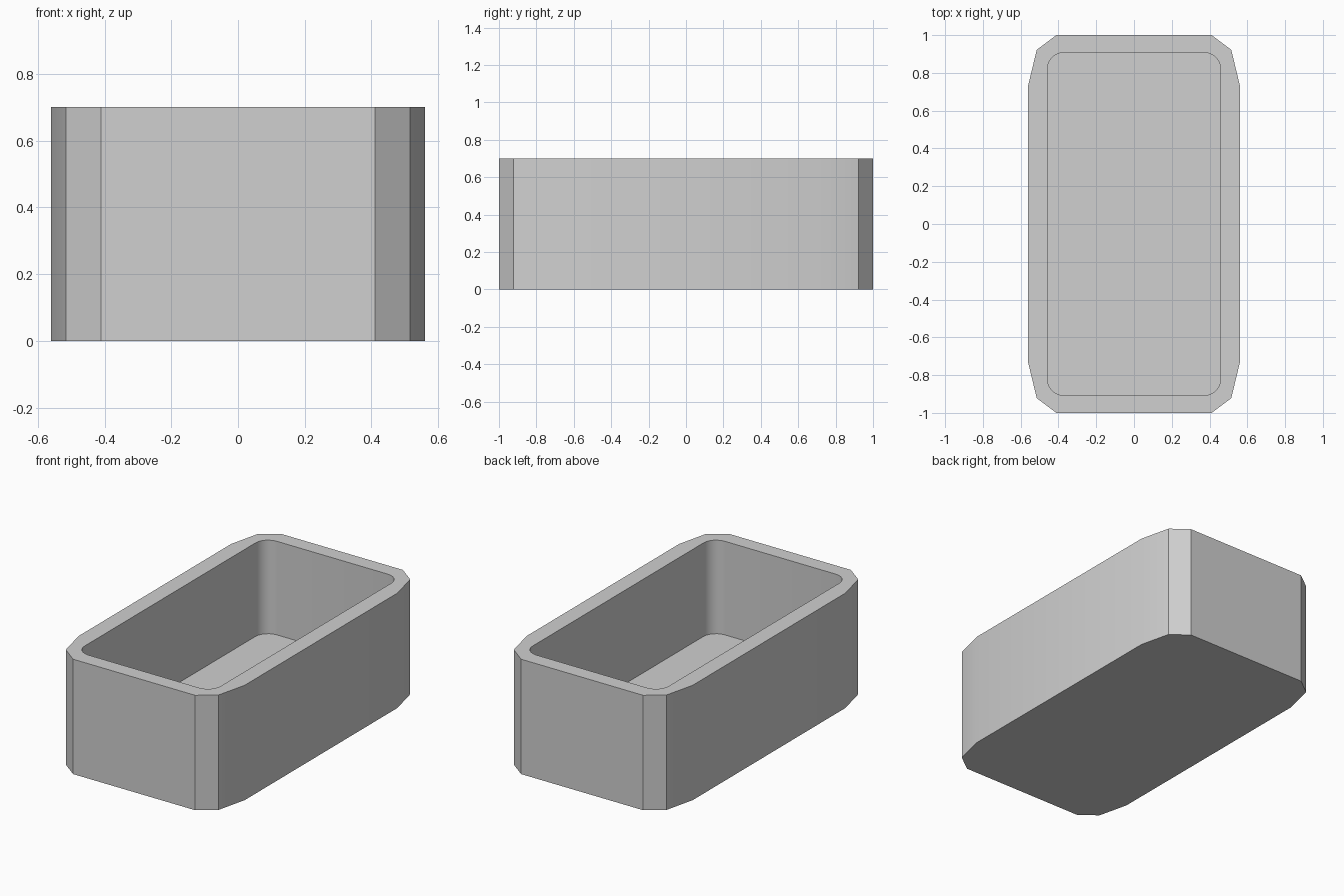
import bpy, bmesh
from math import sin, cos, pi

if "Cube" in bpy.data.objects:
    bpy.data.objects.remove(bpy.data.objects["Cube"], do_unlink=True)

HEIGHT, FLOOR = 0.70, 0.13

grey = bpy.data.materials.new("plain_grey")
grey.use_nodes = True
grey.diffuse_color = (0.63, 0.63, 0.63, 1)
grey.node_tree.nodes["Principled BSDF"].inputs["Base Color"].default_value = (0.63, 0.63, 0.63, 1)


def mirrored_outline(corner):
    """Repeat one corner (listed from +x side to +y side) around all four quadrants."""
    left = [(-x, y) for x, y in reversed(corner)]
    half = corner + left
    return half + [(-x, -y) for x, y in half]


def rounded_corner(hx, hy, r, steps):
    angles = [pi / 2 * i / steps for i in range(steps + 1)]
    return [(hx - r + r * cos(a), hy - r + r * sin(a)) for a in angles]


def ring(bm, outline, z):
    return [bm.verts.new((x, y, z)) for x, y in outline]


def walls(bm, lower, upper):
    n = len(lower)
    for i in range(n):
        j = (i + 1) % n
        bm.faces.new((lower[i], lower[j], upper[j], upper[i]))


def loop_edges(bm, verts):
    return [bm.edges.get((v, verts[i - 1])) for i, v in enumerate(verts)]


# Outer faceted shell and inner rounded cavity
outer = mirrored_outline([(0.56, 0.735), (0.515, 0.922), (0.411, 1.0)])
inner = mirrored_outline(rounded_corner(0.458, 0.907, 0.085, 6))

bm = bmesh.new()
base, rim_out = ring(bm, outer, 0), ring(bm, outer, HEIGHT)
well, rim_in = ring(bm, inner, FLOOR), ring(bm, inner, HEIGHT)
walls(bm, base, rim_out)
walls(bm, well, rim_in)

# Underside and cavity floor
bm.faces.new(base)
bm.faces.new(well)

# Flat rim between the two outlines
bmesh.ops.triangle_fill(bm, use_beauty=True, normal=(0, 0, 1),
                        edges=loop_edges(bm, rim_out) + loop_edges(bm, rim_in))
bmesh.ops.recalc_face_normals(bm, faces=bm.faces)

mesh = bpy.data.meshes.new("open_box")
bm.to_mesh(mesh)
bm.free()
mesh.materials.append(grey)
box = bpy.data.objects.new("open_box", mesh)
bpy.context.collection.objects.link(box)

# Smooth shallow bends, keep the corners crisp
bpy.ops.object.select_all(action='DESELECT')
box.select_set(True)
bpy.context.view_layer.objects.active = box
bpy.ops.object.shade_smooth_by_angle(angle=pi / 6)
